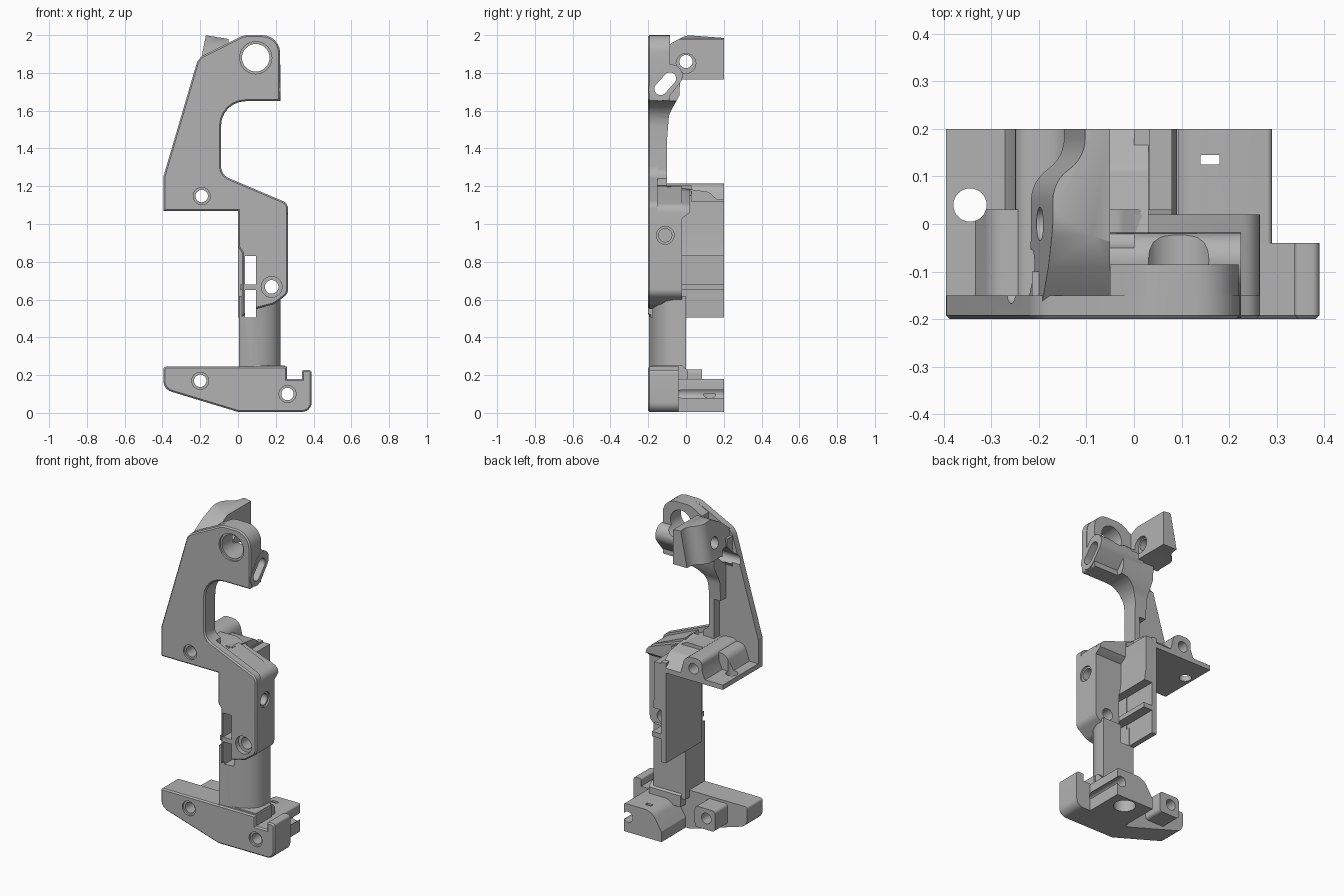
import bpy, bmesh, math
from mathutils import Vector

if "Cube" in bpy.data.objects:
    bpy.data.objects.remove(bpy.data.objects["Cube"])

grey = bpy.data.materials.new("machined grey")
grey.use_nodes = True
COLOR = (0.45, 0.45, 0.45, 1)
grey.diffuse_color = COLOR
grey.node_tree.nodes["Principled BSDF"].inputs["Base Color"].default_value = COLOR

# Maps profile (u, v) and depth d to x, y, z for each extrusion axis
PLACE = {"x": lambda u, v, d: (d, u, v),
         "y": lambda u, v, d: (u, d, v),
         "z": lambda u, v, d: (u, v, d)}


def rounded(points, steps=6):
    """Round each corner that carries a third value, its radius."""
    out = []
    for i, p in enumerate(points):
        c = Vector(p[:2])
        if len(p) < 3:
            out.append(c)
            continue
        a = Vector(points[i - 1][:2]) - c
        b = Vector(points[(i + 1) % len(points)][:2]) - c
        half = a.angle(b) / 2
        cut = min(p[2] / math.tan(half), a.length * 0.49, b.length * 0.49)
        r = cut * math.tan(half)
        a.normalize()
        b.normalize()
        mid = c + (a + b).normalized() * (r / math.sin(half))
        start, end = c + a * cut - mid, c + b * cut - mid
        sweep = start.angle_signed(end)
        for k in range(steps + 1):
            t = -sweep * k / steps
            out.append(mid + Vector((start.x * math.cos(t) - start.y * math.sin(t),
                                     start.x * math.sin(t) + start.y * math.cos(t))))
    return out


def prism(name, axis, points, lo, hi, bevel=0.0):
    outline = rounded(points)
    bm = bmesh.new()
    ends = [[bm.verts.new(PLACE[axis](p.x, p.y, d)) for p in outline] for d in (lo, hi)]
    n = len(outline)
    for ring in ends:
        bm.faces.new(ring)
    for i in range(n):
        j = (i + 1) % n
        bm.faces.new((ends[0][i], ends[0][j], ends[1][j], ends[1][i]))
    bmesh.ops.recalc_face_normals(bm, faces=bm.faces)
    if bevel:
        front = [e for e in bm.edges if all(v in ends[0] for v in e.verts)]
        bmesh.ops.bevel(bm, geom=front, offset=bevel, segments=1, profile=0.5,
                        affect="EDGES", clamp_overlap=True)
    mesh = bpy.data.meshes.new(name)
    bm.to_mesh(mesh)
    bm.free()
    mesh.materials.append(grey)
    ob = bpy.data.objects.new(name, mesh)
    bpy.context.collection.objects.link(ob)
    return ob


def box(u0, u1, v0, v1):
    return [(u0, v0), (u1, v0), (u1, v1), (u0, v1)]


def disc(u, v, r, n=32):
    return [(u + r * math.cos(math.tau * k / n), v + r * math.sin(math.tau * k / n))
            for k in range(n)]


def capsule(p, q, r, n=10):
    turn = math.atan2(q[1] - p[1], q[0] - p[0])
    out = []
    for c, base in ((q, turn - math.pi / 2), (p, turn + math.pi / 2)):
        for k in range(n + 1):
            t = base + math.pi * k / n
            out.append((c[0] + r * math.cos(t), c[1] + r * math.sin(t)))
    return out


def carve(ob, tools, operation="DIFFERENCE"):
    for tool in tools:
        tool.hide_render = True
        mod = ob.modifiers.new("carve", "BOOLEAN")
        mod.operation, mod.solver, mod.object = operation, "EXACT", tool
    bpy.context.view_layer.update()
    done = ob.evaluated_get(bpy.context.evaluated_depsgraph_get())
    mesh = bpy.data.meshes.new_from_object(done)
    ob.modifiers.clear()
    ob.data = mesh


parts = []


def part(*args, **kw):
    parts.append(prism(*args, **kw))
    return parts[-1]


# Upper front plate, with a thicker stem and head ring
part("front_plate", "y", [
    (-.395, 1.07), (0, 1.07), (.1, 1.05), (.265, 1.05), (.265, 1.11, .05), (-.09, 1.26, .07),
    (-.09, 1.65, .13), (.223, 1.65, .01), (.223, 2.0, .125), (.03, 2.0, .1),
    (-.21, 1.88, .08), (-.395, 1.25, .03)], -.2, -.15, bevel=.008)
part("stem", "y", [
    (-.125, 1.15), (-.05, 1.15), (-.05, 1.24), (-.09, 1.27, .04), (-.09, 1.65, .13),
    (.02, 1.65), (.02, 1.78), (-.125, 1.78)], -.19, -.1)
part("head_ring", "y", [
    (-.05, 1.65), (.22, 1.65, .01), (.22, 2.0, .125), (.03, 2.0, .1), (-.05, 1.955)],
    -.19, -.085)
part("head_pad", "x", [
    (-.19, 1.66), (-.15, 1.66), (-.1, 1.74), (-.1, 1.85), (-.19, 1.85)], -.215, -.1)
flare = part("stem_flare", "x", [
    (-.19, 1.45), (-.1, 1.45), (-.09, 1.58, .1), (-.035, 1.68), (-.03, 1.8), (-.19, 1.85)],
    -.17, .05)
flare_outline = prism("flare_outline", "y", [
    (-.2, 1.35), (-.09, 1.35), (-.09, 1.65, .13), (.2, 1.65), (.2, 1.9), (-.2, 1.9)], -.3, .1)
carve(flare, [flare_outline], "INTERSECT")
part("slotted_bar", "x", capsule((-.138, 1.711), (-.078, 1.785), .06), -.09, .225)

# Rear wing: side outline trimmed by a swept plan
wing = part("rear_wing", "x", [
    (-.17, 1.74), (-.03, 1.765), (.2, 1.765), (.2, 1.985), (0, 2.0, .1), (-.09, 1.95),
    (-.17, 1.88)], -.3, .1)
plan = prism("wing_plan", "z", [
    (-.19, -.2), (-.19, .09, .1), (-.12, .14, .08), (-.12, .3), (-.05, .3), (-.05, -.2)],
    1.6, 2.2)
for v in plan.data.vertices:
    v.co.x += .2 * (v.co.z - 1.9) * (v.co.x < -.1)
slope = prism("wing_slope", "y", [(-.3, 1.6), (.1, 1.6), (.1, 1.955), (-.3, 2.02)], -.3, .3)
carve(wing, [plan, slope], "INTERSECT")

# Side shelf with its bored ridge
part("shelf", "z", box(-.395, .03, -.19, .2), 1.07, 1.1)
part("shelf_ridge", "y", [
    (-.28, 1.08), (-.25, 1.15), (-.25, 1.215, .06), (-.13, 1.215, .06), (-.1, 1.08)], -.16, .2)
part("shelf_mound", "y", [
    (-.34, 1.08), (-.3, 1.2, .05), (-.03, 1.205, .04), (.08, 1.15), (.08, 1.08)], -.16, .03)
part("shelf_step", "x", [
    (-.1, 1.07), (.2, 1.07), (.2, 1.1), (.12, 1.17, .04), (-.1, 1.2)], -.12, .03)

# Main body and the rear wall with ribs
part("body", "y", [
    (0, 1.13), (.02, 1.2), (.265, 1.095, .05), (.265, .63, .05), (.19, .575, .05), (.09, .55),
    (.02, .51), (.02, .85), (0, .88)], -.2, -.02, bevel=.008)
shoulder = part("body_shoulder", "y", [
    (0, .92), (.265, .92), (.265, 1.095, .05), (0, 1.19)], -.05, .02)
chamfer = prism("shoulder_chamfer", "x", [
    (-.1, 1.0), (-.02, 1.03), (.02, 1.06), (.02, 1.25), (-.1, 1.25)], -.1, .4)
carve(shoulder, [chamfer], "INTERSECT")
part("rear_wall", "y", box(0, .034, .505, 1.13), -.16, .2)
part("rear_wall_top", "y", [(.01, .83), (.09, .83), (.08, .9), (.08, 1.12), (.01, 1.12)], -.15, .2)
part("wall_rib", "y", box(.01, .095, .65, .68), -.19, .2)

# Neck with a curved front
part("neck", "z", [
    (.005, 0), (.225, 0), (.225, -.06), (.213, -.105), (.18, -.142), (.13, -.168),
    (.075, -.183), (.02, -.188), (.005, -.195)], .2, .62)
part("neck_foot", "x", [
    (-.19, .22), (-.18, .25), (-.02, .25), (.01, .22), (.01, .15), (-.19, .15)], .03, .25)

# Foot with lug and rear block
part("foot", "y", [
    (-.395, .245, .015), (-.395, .125, .06), (0, .005, .05), (.39, .005, .05), (.39, .227, .015),
    (.338, .227, .01), (.338, .18), (.26, .18), (.26, .245)], -.2, -.04, bevel=.008)
part("foot_lug", "y", [
    (-.26, .23, .02), (-.26, .1, .02), (-.12, .1, .02), (-.12, .23, .02)], -.06, .085)
part("rear_block", "y", [
    (.03, .005), (.29, .005), (.29, .18, .01), (.1, .18, .08), (.03, .07)], -.06, .2)

# Cutters: bores along y with shallow countersinks, slots and windows
bores = [(.094, 1.88, .073), (-.192, 1.148, .033), (.178, .667, .036),
         (-.2, .17, .033), (.262, .1, .033)]
cutters = []
for x, z, r in bores:
    cutters.append(prism("bore", "y", disc(x, z, r), -.4, .4))
    cutters.append(prism("countersink", "y", disc(x, z, r + .012), -.4, -.188))
cutters += [
    prism("screw_recess", "y", disc(.178, .667, .055), -.4, -.17),
    prism("window_low", "y", box(.038, .095, .505, .65), -.4, .4),
    prism("window_high", "y", box(.038, .095, .68, .83), -.4, .4),
    prism("bar_slot", "x", capsule((-.135, 1.715), (-.085, 1.77), .033), -.6, .6),
    prism("wing_bore", "x", disc(0, 1.86, .035), -.5, .0),
    prism("wing_counterbore", "x", disc(0, 1.85, .052), -.075, .0),
    prism("body_bore", "x", disc(-.11, .94, .035), .13, .5),
    prism("body_recess", "x", disc(-.11, .94, .047), .255, .5),
    prism("shelf_bore", "z", disc(-.345, .04, .035), 1.0, 1.3),
    prism("block_socket", "z", disc(.175, .125, .063), -.1, .1),
    prism("block_slot", "z", box(.14, .18, .125, .145), 0, .3),
    prism("block_groove", "y", box(.25, .4, .08, .12), -.03, .3),
]


def bounds(ob):
    cols = list(zip(*[v.co for v in ob.data.vertices]))
    return [(min(c), max(c)) for c in cols]


# Carve only where the cutter meets the part
for ob in parts:
    mine = bounds(ob)
    hits = [c for c in cutters
            if all(a[0] < b[1] and b[0] < a[1] for a, b in zip(mine, bounds(c)))]
    if hits:
        carve(ob, hits)

for helper in cutters + [plan, slope, flare_outline, chamfer]:
    bpy.data.objects.remove(helper)

bpy.ops.object.select_all(action="DESELECT")
for ob in parts:
    ob.select_set(True)
bpy.context.view_layer.objects.active = parts[0]
bpy.ops.object.shade_smooth_by_angle(angle=math.radians(28))
